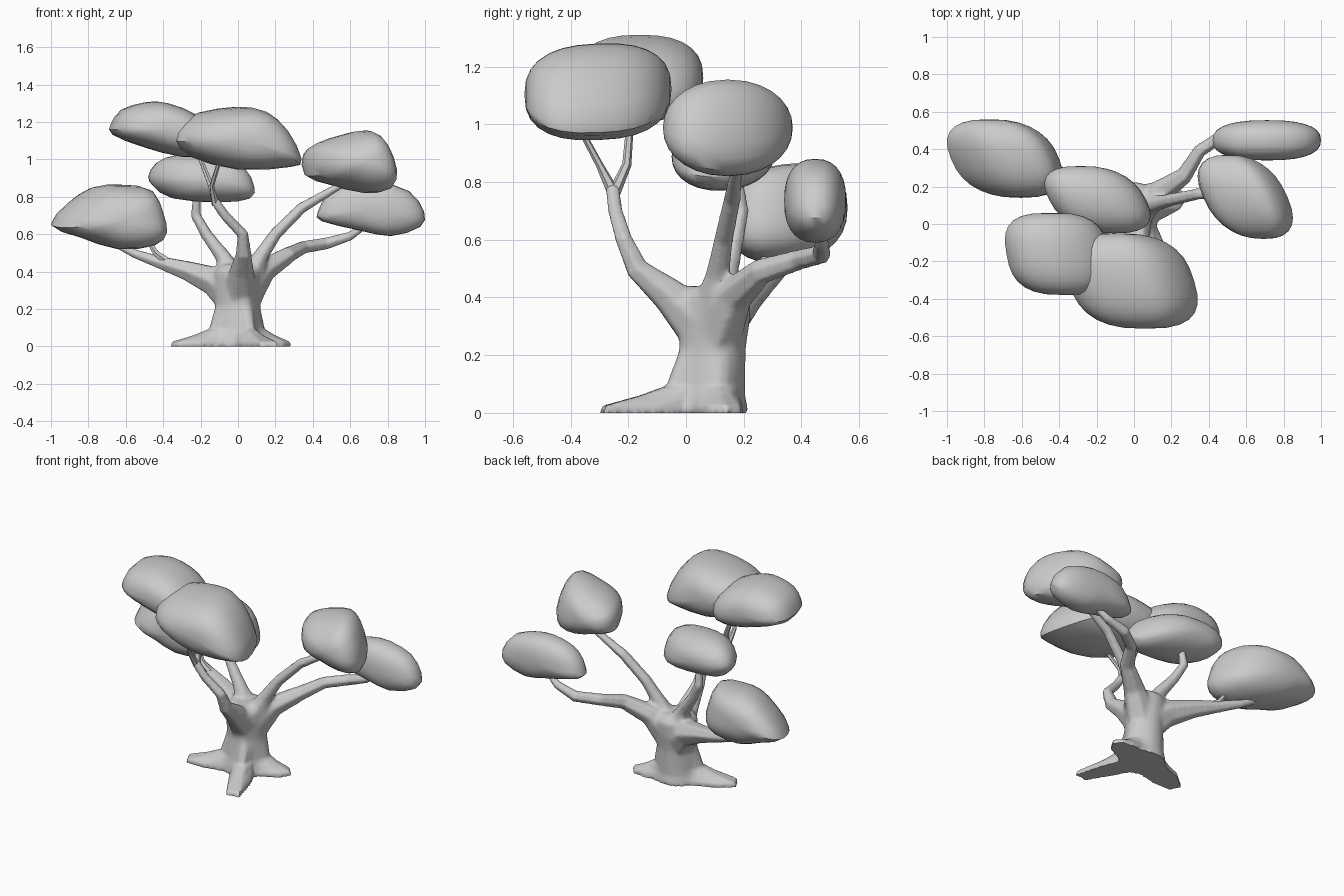
import bpy, bmesh
from math import sin, cos, pi, radians, exp, copysign

if "Cube" in bpy.data.objects:
    bpy.data.objects.remove(bpy.data.objects["Cube"])


def smooth(ob, angle):
    bpy.ops.object.select_all(action='DESELECT')
    ob.select_set(True)
    bpy.context.view_layer.objects.active = ob
    bpy.ops.object.shade_smooth_by_angle(angle=radians(angle))


def finish(name, bm, angle=40):
    bmesh.ops.remove_doubles(bm, verts=bm.verts, dist=1e-4)
    bmesh.ops.recalc_face_normals(bm, faces=bm.faces)
    me = bpy.data.meshes.new(name)
    bm.to_mesh(me)
    bm.free()
    ob = bpy.data.objects.new(name, me)
    bpy.context.collection.objects.link(ob)
    smooth(ob, angle)
    return ob


def loft(bm, rings, caps=False):
    vs = [[bm.verts.new(p) for p in r] for r in rings]
    n = len(vs[0])
    for a, b in zip(vs, vs[1:]):
        for i in range(n):
            bm.faces.new((a[i], a[(i + 1) % n], b[(i + 1) % n], b[i]))
    if caps:
        bm.faces.new(vs[0])
        bm.faces.new(vs[-1])


def foliage(name, outline, y0, y1, skew_x=0.0, skew_z=0.0, px=2.5, pz=2.1):
    """Front outline (x, z) swelled along y, slanted, then fitted to its box."""
    n = len(outline)
    pts = []
    for i in range(n):
        a, b, c, d = (outline[(i + k) % n] for k in (-1, 0, 1, 2))
        pts += [b, tuple((9 * (b[k] + c[k]) - a[k] - d[k]) / 16 for k in (0, 1))]
    lo = [min(q[k] for q in outline) for k in (0, 1)]
    hi = [max(q[k] for q in outline) for k in (0, 1)]
    cx, cz = (lo[0] + hi[0]) / 2, (lo[1] + hi[1]) / 2
    rings = []
    for j in range(15):
        th = -pi / 2 + pi * j / 14
        t = copysign(abs(sin(th)) ** 0.85, th)
        sx, sz = ((1 - min(abs(t), 1) ** p) ** (1 / p) if 0 < j < 14 else 0 for p in (px, pz))
        rings.append([[cx + skew_x * t + (x - cx) * sx, (y0 + y1) / 2 + (y1 - y0) / 2 * t,
                       cz + skew_z * t + (z - cz) * sz] for x, z in pts])
    for axis, k in ((0, 0), (2, 1)):
        vals = [v[axis] for r in rings for v in r]
        a, b = min(vals), max(vals)
        for r in rings:
            for v in r:
                v[axis] = lo[k] + (v[axis] - a) / (b - a) * (hi[k] - lo[k])
    bm = bmesh.new()
    loft(bm, rings)
    return finish(name, bm)


def branch(name, pts):
    """Tapered six-sided limb through (x, y, z, radius) points."""
    cu = bpy.data.curves.new(name, 'CURVE')
    cu.dimensions = '3D'
    cu.bevel_depth = 1.0
    cu.bevel_resolution = 1
    cu.use_fill_caps = True
    sp = cu.splines.new('POLY')
    sp.points.add(len(pts) - 1)
    for q, (x, y, z, r) in zip(sp.points, pts):
        q.co = (x, y, z, 1)
        q.radius = r
    ob = bpy.data.objects.new(name, cu)
    bpy.context.collection.objects.link(ob)
    bpy.ops.object.select_all(action='DESELECT')
    ob.select_set(True)
    bpy.context.view_layer.objects.active = ob
    bpy.ops.object.convert(target='MESH')
    smooth(bpy.context.object, 35)
    return bpy.context.object


# Trunk flaring into three roots: (angle, reach, width)
ROOTS = [(197, 0.38, 22), (295, 0.45, 16), (14, 0.29, 24)]


def trunk_ring(z, r, flare, cx, cy):
    ring = []
    for i in range(30):
        a = i * 12
        rad = r
        for ang, reach, w in ROOTS:
            d = (a - ang + 180) % 360 - 180
            rad += (reach - 0.13) * flare * exp(-(d / w) ** 2)
        ring.append((cx + rad * cos(radians(a)), cy + rad * sin(radians(a)), z))
    return ring


bm = bmesh.new()
loft(bm, [trunk_ring(*q) for q in [
    (0.0, 0.135, 1.0, 0, 0.08), (0.025, 0.132, 0.97, 0, 0.08),
    (0.06, 0.125, 0.5, 0, 0.08), (0.095, 0.12, 0.16, 0, 0.085),
    (0.22, 0.112, 0.05, 0, 0.095), (0.32, 0.122, 0.03, 0, 0.10),
    (0.40, 0.125, 0.02, 0, 0.10), (0.44, 0.09, 0, 0, 0.10)]], caps=True)
trunk = finish("trunk", bm)

# Main limbs
limbs = [
    branch("left_branch", [(0.0, 0.10, 0.22, 0.10), (-0.12, 0.15, 0.35, 0.09),
                           (-0.27, 0.22, 0.405, 0.057), (-0.42, 0.28, 0.45, 0.036),
                           (-0.55, 0.33, 0.495, 0.026), (-0.68, 0.36, 0.56, 0.018)]),
    branch("right_back_branch", [(0.02, 0.10, 0.24, 0.10), (0.14, 0.17, 0.41, 0.07),
                                 (0.27, 0.26, 0.49, 0.046), (0.35, 0.39, 0.53, 0.037),
                                 (0.47, 0.47, 0.55, 0.035), (0.60, 0.47, 0.59, 0.026),
                                 (0.70, 0.45, 0.66, 0.016)]),
    branch("right_upper_branch", [(0.04, 0.09, 0.32, 0.09), (0.12, 0.11, 0.48, 0.046),
                                  (0.20, 0.13, 0.60, 0.035), (0.34, 0.16, 0.74, 0.031),
                                  (0.46, 0.17, 0.81, 0.025), (0.58, 0.18, 0.88, 0.019)]),
    branch("front_branch", [(0.01, 0.08, 0.26, 0.10), (0.02, -0.06, 0.41, 0.068),
                            (0.03, -0.17, 0.50, 0.043), (0.025, -0.215, 0.60, 0.032),
                            (-0.07, -0.245, 0.70, 0.027), (-0.125, -0.255, 0.78, 0.026)]),
    branch("middle_branch", [(-0.02, 0.12, 0.34, 0.09), (-0.08, 0.14, 0.48, 0.046),
                             (-0.17, 0.17, 0.60, 0.033), (-0.225, 0.19, 0.70, 0.029),
                             (-0.22, 0.17, 0.85, 0.02)])]

# Fuse trunk and limbs, soften only the crotch
bpy.ops.object.select_all(action='DESELECT')
for ob in limbs + [trunk]:
    ob.select_set(True)
bpy.context.view_layer.objects.active = trunk
bpy.ops.object.join()
m = trunk.modifiers.new("fuse", 'REMESH')
m.mode = 'VOXEL'
m.voxel_size = 0.009
bpy.ops.object.modifier_apply(modifier=m.name)
group = trunk.vertex_groups.new(name="crotch")
for v in trunk.data.vertices:
    x, y, z = v.co
    d = (x * x + (y - 0.08) ** 2 + (z - 0.40) ** 2) ** 0.5
    group.add([v.index], max(0.08 if z > 0.03 else 0.0, min(1.0, (0.30 - d) / 0.12)), 'REPLACE')
m = trunk.modifiers.new("soften", 'SMOOTH')
m.factor = 0.5
m.iterations = 25
m.vertex_group = "crotch"
bpy.ops.object.modifier_apply(modifier=m.name)
smooth(trunk, 40)

# Twigs
branch("left_twig", [(-0.36, 0.26, 0.44, 0.025), (-0.44, 0.26, 0.50, 0.018), (-0.49, 0.29, 0.58, 0.012)])
branch("front_twig", [(-0.12, -0.25, 0.76, 0.022), (-0.14, -0.30, 0.86, 0.013), (-0.10, -0.37, 0.99, 0.011)])
branch("back_twig", [(-0.12, -0.25, 0.76, 0.022), (-0.145, -0.205, 0.86, 0.016), (-0.22, -0.19, 1.05, 0.012)])

# Leaf clumps
foliage("front_leaf_clump", [(-0.37, 1.10), (-0.32, 1.19), (-0.20, 1.25), (0.0, 1.28), (0.14, 1.26),
                             (0.26, 1.16), (0.34, 1.00), (0.28, 0.96), (0.0, 0.945), (-0.25, 1.01)],
        -0.56, -0.05, -0.08, 0.01, 2.7, 2.5)
foliage("left_top_leaf_clump", [(-0.69, 1.19), (-0.63, 1.27), (-0.50, 1.31), (-0.38, 1.305), (-0.22, 1.24),
                                (-0.12, 1.12), (-0.14, 1.02), (-0.30, 1.01), (-0.50, 1.06), (-0.68, 1.13)],
        -0.38, 0.06, -0.04, 0.0, 2.9, 2.5)
foliage("middle_leaf_clump", [(-0.48, 0.91), (-0.43, 0.99), (-0.32, 1.03), (-0.12, 1.03), (0.03, 0.97),
                              (0.09, 0.86), (0.07, 0.79), (-0.10, 0.77), (-0.35, 0.79), (-0.45, 0.85)],
        -0.05, 0.31, -0.10, 0.01)
foliage("right_top_leaf_clump", [(0.34, 1.03), (0.42, 1.09), (0.55, 1.13), (0.70, 1.155), (0.79, 1.09),
                                 (0.85, 0.94), (0.82, 0.84), (0.68, 0.82), (0.50, 0.86), (0.35, 0.91)],
        -0.08, 0.37, -0.11, 0.0, 2.4, 2.1)
foliage("right_leaf_clump", [(0.42, 0.72), (0.48, 0.82), (0.60, 0.87), (0.75, 0.88), (0.92, 0.83),
                             (1.0, 0.72), (0.98, 0.64), (0.82, 0.59), (0.65, 0.62), (0.44, 0.67)],
        0.34, 0.555, 0.0, 0.0, 2.5, 2.4)
foliage("left_leaf_clump", [(-1.0, 0.64), (-0.90, 0.76), (-0.76, 0.85), (-0.60, 0.865), (-0.46, 0.84),
                            (-0.40, 0.72), (-0.38, 0.61), (-0.45, 0.54), (-0.65, 0.52), (-0.85, 0.58)],
        0.14, 0.56, -0.09, 0.02, 2.5, 2.4)
